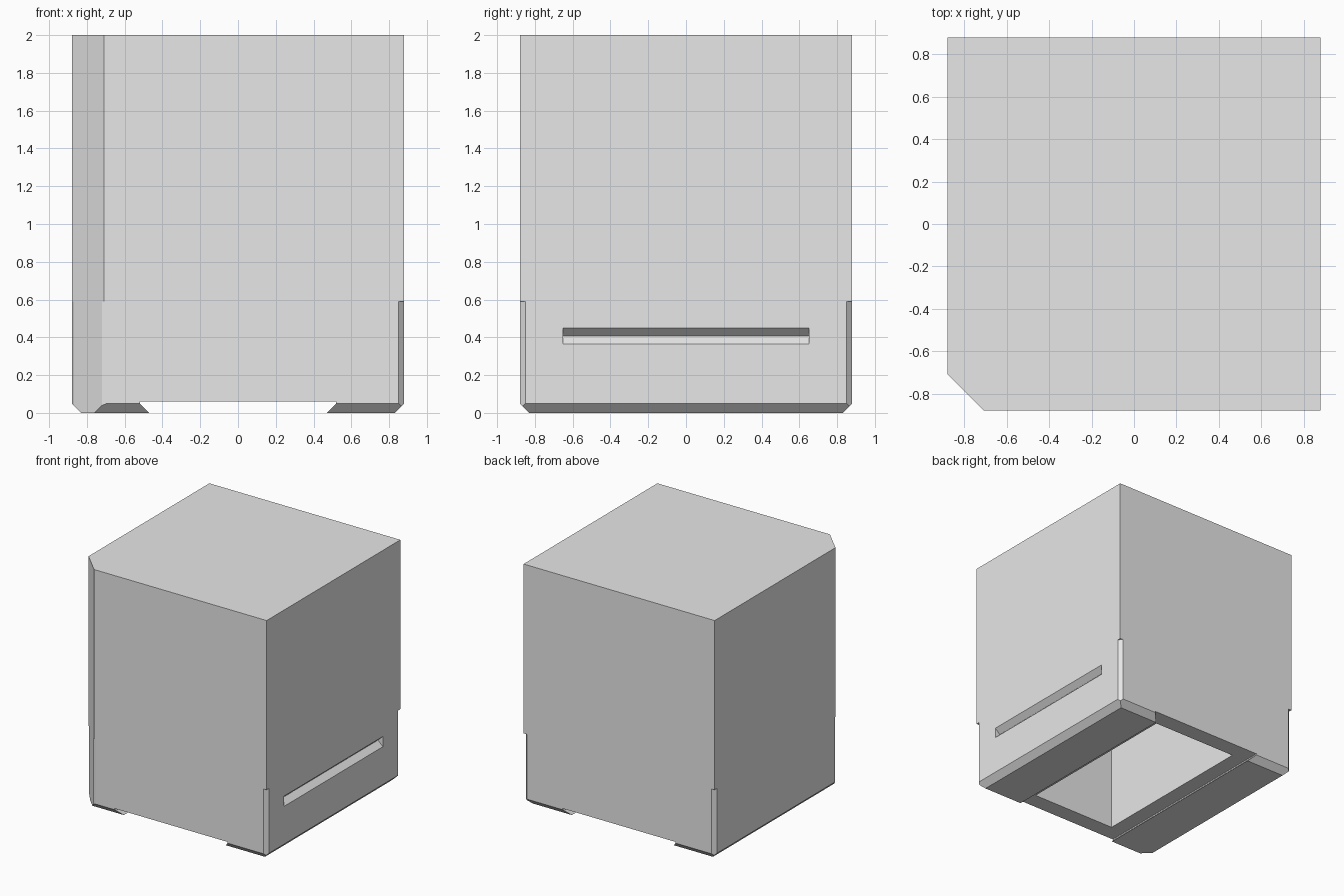
import bpy, bmesh
from mathutils import Vector

cube = bpy.data.objects.get("Cube")
if cube:
    bpy.data.objects.remove(cube, do_unlink=True)

H = 0.88         # half width of the block
TOP = 2.0
CUT = 0.17       # large corner cut
EDGE = 0.03      # small corner chamfers
FOOT = 0.05      # height of the bevelled feet
CORNER_TOP = 0.59

grey = bpy.data.materials.new("light_grey")
grey.use_nodes = True
grey.diffuse_color = (0.8, 0.8, 0.8, 1)
grey.node_tree.nodes["Principled BSDF"].inputs["Base Color"].default_value = (0.8, 0.8, 0.8, 1)


def prism(name, profile, axis, lo, hi):
    """Extrude a 2D profile along an axis: z uses (x, y), y uses (x, z), x uses (y, z)."""
    place = {"z": lambda a, b, t: (a, b, t),
             "y": lambda a, b, t: (a, t, b),
             "x": lambda a, b, t: (t, a, b)}[axis]
    bm = bmesh.new()
    base = bm.faces.new([bm.verts.new(place(a, b, lo)) for a, b in profile])
    grown = bmesh.ops.extrude_face_region(bm, geom=[base])
    moved = [g for g in grown["geom"] if isinstance(g, bmesh.types.BMVert)]
    bmesh.ops.translate(bm, verts=moved, vec=Vector(place(0, 0, hi - lo)))
    bmesh.ops.recalc_face_normals(bm, faces=bm.faces)
    mesh = bpy.data.meshes.new(name)
    bm.to_mesh(mesh)
    bm.free()
    mesh.materials.append(grey)
    obj = bpy.data.objects.new(name, mesh)
    bpy.context.collection.objects.link(obj)
    return obj


# Main block with one corner cut off
block = prism("block", [(-H, H), (-H, CUT - H), (CUT - H, -H), (H, -H), (H, H)], "z", 0, TOP)

cutters = []

# Bevels around the foot, on all four sides
for axis in "xy":
    for s in (-1, 1):
        tri = [(s * (H + 0.05), FOOT + 0.05), (s * (H + 0.05), -0.05), (s * (H - FOOT - 0.05), -0.05)]
        cutters.append(prism("foot_bevel_cutter", tri, axis, -1.2, 1.2))

# Small chamfers low on the three square corners
for sx, sy in ((1, -1), (1, 1), (-1, 1)):
    far = H + 0.1
    near = H - EDGE - 0.1
    tri = [(sx * far, sy * far), (sx * far, sy * near), (sx * near, sy * far)]
    cutters.append(prism("corner_cutter", tri, "z", -0.1, CORNER_TOP))

# Softened edges low on the cut corner
for swap in (False, True):
    e = 0.015
    d = e * 0.7071
    p = Vector((-H, CUT - H + e))
    q = Vector((-H + d, CUT - H - d))
    step = (p - q) * 2
    out = Vector((-0.1, -0.04))
    pts = [p + step, q - step, q - step + out, p + step + out]
    pts = [(v.y, v.x) if swap else (v.x, v.y) for v in pts]
    cutters.append(prism("soft_edge_cutter", pts, "z", -0.1, CORNER_TOP))

# Undercut channel between the two feet
cutters.append(prism("channel_cutter",
                     [(-0.42, -0.05), (0.42, -0.05), (0.52, FOOT), (0.52, 0.06), (-0.52, 0.06), (-0.52, FOOT)],
                     "y", -1.2, 1.2))

# Deep pocket open at the bottom
cutters.append(prism("pocket_cutter", [(-0.39, -0.74), (0.39, -0.74), (0.39, 0.74), (-0.39, 0.74)],
                     "z", -0.1, 1.85))

# Grip groove on the side
cutters.append(prism("grip_cutter", [(H + 0.05, 0.365), (H + 0.05, 0.45), (H, 0.45), (H - 0.045, 0.408), (H, 0.365)],
                     "y", -0.65, 0.65))

# Carve the block and discard the cutters
bpy.context.view_layer.objects.active = block
block.select_set(True)
for c in cutters:
    c.hide_render = True
    mod = block.modifiers.new("carve", "BOOLEAN")
    mod.operation = "DIFFERENCE"
    mod.solver = "EXACT"
    mod.object = c
    bpy.ops.object.modifier_apply(modifier=mod.name)
    bpy.data.objects.remove(c, do_unlink=True)
